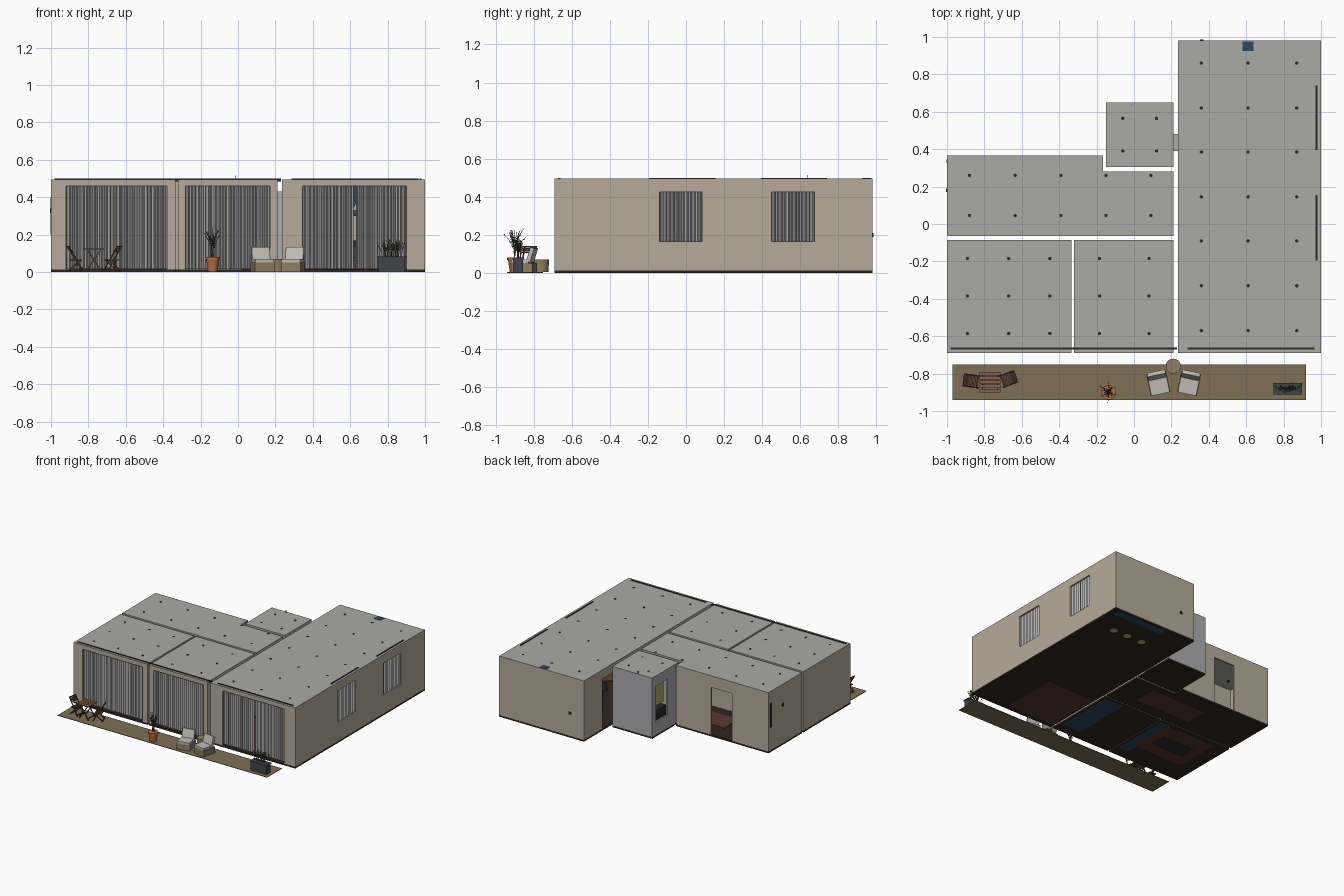
import bpy, bmesh, math, random
from mathutils import Vector, Matrix

if "Cube" in bpy.data.objects:
    bpy.data.objects.remove(bpy.data.objects["Cube"])

random.seed(4)
MATS = {}
COLORS = dict(wall=(.47, .41, .33), grey=(.42, .42, .44), roof=(.40, .40, .38), floor=(.03, .018, .014),
              dark=(.02, .02, .022), navy=(.03, .065, .12), rug=(.10, .04, .03), deck=(.21, .16, .09),
              cloth=(.44, .43, .43), wood=(.10, .05, .03), plank=(.25, .12, .07), clay=(.48, .15, .05),
              slate=(.05, .06, .07), cream=(.52, .50, .46), wicker=(.27, .21, .12), leaf=(.07, .075, .05),
              gold=(.5, .4, .16))


def mat(key):
    if key not in MATS:
        m = bpy.data.materials.new(key)
        m.diffuse_color = (*COLORS[key], 1)
        m.use_nodes = True
        m.node_tree.nodes["Principled BSDF"].inputs["Base Color"].default_value = m.diffuse_color
        MATS[key] = m
    return MATS[key]


def finish(name, bm, color, M=None):
    me = bpy.data.meshes.new(name)
    bm.to_mesh(me)
    bm.free()
    ob = bpy.data.objects.new(name, me)
    bpy.context.collection.objects.link(ob)
    me.materials.append(mat(color))
    if M is not None:
        ob.matrix_world = M
    return ob


def boxes(name, items, color, M=None):
    bm = bmesh.new()
    for x0, x1, y0, y1, z0, z1 in items:
        T = Matrix.Translation(((x0 + x1) / 2, (y0 + y1) / 2, (z0 + z1) / 2))
        bmesh.ops.create_cube(bm, size=1, matrix=T @ Matrix.Diagonal((x1 - x0, y1 - y0, z1 - z0, 1)))
    return finish(name, bm, color, M)


def bars(name, segs, w, color, M=None):
    bm = bmesh.new()
    for p, q in segs:
        p, q = Vector(p), Vector(q)
        R = (q - p).to_track_quat('Z', 'Y').to_matrix().to_4x4()
        bmesh.ops.create_cube(bm, size=1, matrix=Matrix.Translation((p + q) / 2) @ R
                              @ Matrix.Diagonal((w, w, (q - p).length, 1)))
    return finish(name, bm, color, M)


def cylinders(name, spots, r0, r1, z0, z1, color, n=16):
    bm = bmesh.new()
    for x, y in spots:
        bmesh.ops.create_cone(bm, cap_ends=True, segments=n, radius1=r0, radius2=r1, depth=z1 - z0,
                              matrix=Matrix.Translation((x, y, (z0 + z1) / 2)))
    ob = finish(name, bm, color)
    for f in ob.data.polygons:
        f.use_smooth = len(f.vertices) == 4 and n > 8
    return ob


def slab(name, pts, z0, z1, color):
    bm = bmesh.new()
    f = bm.faces.new([bm.verts.new((x, y, z0)) for x, y in pts])
    up = bmesh.ops.extrude_face_region(bm, geom=[f])['geom']
    bmesh.ops.translate(bm, vec=(0, 0, z1 - z0), verts=[v for v in up if isinstance(v, bmesh.types.BMVert)])
    bmesh.ops.recalc_face_normals(bm, faces=bm.faces)
    finish(name, bm, color)


WB, WT, TH = .014, .488, .012


def room(name, pts, color, openings):
    """Floor, roof and walls; openings = {edge: [(start, end, z0, z1)]} along the world axis."""
    slab(name + "_floor", pts, 0, WB, "floor")
    slab(name + "_roof", pts, WT, .495, "roof")
    parts = []
    for i, (a, b) in enumerate(zip(pts, pts[1:] + pts[:1])):
        along_x = abs(a[1] - b[1]) < 1e-6
        k = 0 if along_x else 1
        lo, hi = sorted((a[k], b[k]))
        c = a[1 - k]
        inward = (1 if b[0] > a[0] else -1) if along_x else (-1 if b[1] > a[1] else 1)
        c0, c1 = sorted((c, c + inward * TH))

        def panel(u0, u1, z0, z1):
            if u1 - u0 > 1e-4 and z1 - z0 > 1e-4:
                parts.append((u0, u1, c0, c1, z0, z1) if along_x else (c0, c1, u0, u1, z0, z1))
        u = lo
        for s, e, z0, z1 in sorted(openings.get(i, [])):
            panel(u, s, WB, WT)
            panel(s, e, WB, z0)
            panel(s, e, z1, WT)
            u = e
        panel(u, hi, WB, WT)
    boxes(name + "_walls", parts, color)


def rect(x0, x1, y0, y1):
    return [(x0, y0), (x1, y0), (x1, y1), (x0, y1)]


# Rooms
room("living_room", rect(.235, 1, -.69, .98), "wall",
     {0: [(.345, .9, WB, .46)], 1: [(-.14, .085, .165, .425), (.45, .675, .165, .425)],
      3: [(.4, .74, WB, .42)]})
room("left_bedroom", rect(-1, -.335, -.69, -.085), "wall", {0: [(-.92, -.38, WB, .46)]})
room("middle_bedroom", rect(-.32, .21, -.69, -.085), "wall", {0: [(-.28, .17, WB, .46)]})
room("hall", [(-1, -.065), (.21, -.065), (.21, .28), (-.165, .28), (-.165, .365), (-1, .365)], "wall",
     {4: [(-.67, -.48, WB, .40)]})
room("bathroom", rect(-.15, .21, .305, .65), "grey", {3: [(.45, .6, .12, .41)]})
boxes("door_link", [(.21, .235, .39, .48, .01, .43)], "grey")

# Roof details: spotlights, curtain rails, vent pieces
spots = [(x, y) for x in (.36, .61, .87) for y in (.86, .62, .385, .145, -.09, -.33, -.57)]
spots += [(x, y) for x in (-.89, -.67, -.45, -.185, .08) for y in (-.185, -.385, -.585)]
spots += [(x, y) for x in (-.88, -.635, -.39, -.15, .09) for y in (.26, .045)]
spots += [(x, y) for x in (-.06, .12) for y in (.565, .39)]
cylinders("spotlights", spots, .009, .009, .48, .497, "dark", 12)
boxes("curtain_rails", [(-.98, .23, -.672, -.66, .484, .499), (.285, .965, -.672, -.66, .484, .499),
                        (.97, .982, .395, .74, .484, .499), (.97, .982, -.195, .155, .484, .499)], "dark")
boxes("kitchen_flue", [(.58, .64, .925, .975, .3, .498)], "navy")
bars("vent_pipe", [((-.015, .64, .4), (-.015, .64, .515))], .004, "dark")
boxes("wall_lamps", [(-1.004, -.99, .17, .19, .315, .34), (.352, .372, .97, .986, .19, .21),
                     (-1.002, -.99, .325, .345, .2, .4)], "dark")


# Curtains: pleated sheets
def curtain(name, along, lo, hi, c, z0, z1):
    bm = bmesh.new()
    n = int((hi - lo) / .009)
    prev = None
    for i in range(n + 1):
        u = lo + (hi - lo) * (i + random.uniform(-.25, .25) * (0 < i < n)) / n
        d = c + (.009 if i % 2 else -.009) * random.uniform(.4, 1)
        xy = (u, d) if along == 'x' else (d, u)
        pair = [bm.verts.new((*xy, z)) for z in (z0, z1)]
        if prev:
            bm.faces.new((prev[0], pair[0], pair[1], prev[1]))
        prev = pair
    finish(name, bm, "cloth")


for lo, hi in ((-.975, -.66), (-.655, -.35), (-.305, -.058), (-.052, .195), (.29, .618), (.63, .96)):
    curtain("front_curtain", 'x', lo, hi, -.664, .016, .486)
for lo, hi in ((-.19, .15), (.4, .735)):
    curtain("side_curtain", 'y', lo, hi, .974, .1, .486)

# Rugs and furniture footprints seen through the floor
boxes("rugs", [(.25, .68, -.65, -.18, -.0, .018), (-.88, -.42, -.5, -.12, -.0, .018),
               (-.5, .0, .03, .22, -.0, .018)], "rug")
for ob in bpy.data.objects:
    if ob.name == "rugs":
        ob.location.z = -.0006
boxes("bed_bases", [(.02, .195, -.6, -.1, -.0005, .1), (-.44, -.35, -.6, -.1, -.0005, .1)], "navy")
boxes("kitchen_units", [(.5, .96, .9, .965, -.0005, .17)], "navy")
boxes("kitchen_island", [(.42, .82, .47, .57, -.0005, .17), (-.8, -.5, -.4, -.25, -.0008, .06)], "dark")
cylinders("stools", [(.53, .72), (.67, .72), (.8, .72)], .03, .03, -.0005, .12, "gold")
cylinders("dining_table_foot", [(.62, .18)], .035, .01, -.0005, .13, "dark")
cylinders("dining_table_top", [(.62, .18)], .12, .12, .13, .14, "wood", 32)
cylinders("pendant", [(.64, .2)], .03, .005, .33, .38, "gold")
boxes("sofa", [(.3, .7, -.2, -.06, .014, .08), (.3, .7, -.09, -.06, .08, .14)], "slate")
boxes("mirror", [(-.135, -.12, .48, .58, .24, .4)], "gold")
boxes("washstand", [(-.135, -.07, .45, .6, .1, .2)], "dark")

# Terrace
boxes("deck", [(-.97, .92, -.94, -.75, 0, .004)], "deck")

# Folding table: planked top and crossed legs
TM = Matrix.Translation((-.77, -.845, 0))
boxes("folding_table_top", [(-.055, .055, -.055 + i * .0222, -.036 + i * .0222, .118, .125) for i in range(5)],
      "plank", TM)
bars("folding_table_legs", [((s * .04, y, .005), (-s * .035, y, .118)) for s in (1, -1) for y in (-.04, .04)]
     + [((s * .04, -.04, .02), (s * .04, .04, .02)) for s in (1, -1)], .006, "wood", TM)

# Folding chairs facing the table
for loc, ang in (((-.865, -.84, 0), -8), ((-.675, -.83, 0), 200)):
    M = Matrix.Translation(loc) @ Matrix.Rotation(math.radians(ang), 4, 'Z')
    seg = []
    for y in (-.032, .032):
        seg += [((-.045, y, .14), (.035, y, .005)), ((-.04, y, .005), (.025, y, .065))]
    seg += [((.03, -.032, .015), (.03, .032, .015)), ((-.035, -.032, .01), (-.035, .032, .01))]
    bars("folding_chair_frame", seg, .006, "wood", M)
    boxes("folding_chair_seat", [(-.03 + i * .015, -.018 + i * .015, -.034, .034, .062, .067) for i in range(4)],
          "wood", M)
    bars("folding_chair_back", [((-.045 + i * .006, -.034, .137 - i * .01), (-.045 + i * .006, .034, .137 - i * .01))
                                for i in range(4)], .007, "wood", M)

# Lounge chairs with cushions, turned toward each other
for x, ang in ((.13, 12), (.295, -12)):
    M = Matrix.Translation((x, -.85, 0)) @ Matrix.Rotation(math.radians(ang), 4, 'Z')
    boxes("lounge_base", [(-.054, .054, -.06, .055, .004, .052)], "wicker", M)
    boxes("lounge_seat_cushion", [(-.05, .05, -.06, .03, .052, .07)], "cream", M)
    back = boxes("lounge_back_cushion", [(-.05, .05, -.012, .012, 0, .08)], "cream",
                 M @ Matrix.Translation((0, .03, .056)) @ Matrix.Rotation(-.3, 4, 'X'))
    for ob in (back,):
        b = ob.modifiers.new("soft", 'BEVEL')
        b.width, b.segments = .005, 2
cylinders("barrel_table", [(.21, -.76)], .038, .04, .004, .07, "wicker", 20)

# Planters
cylinders("clay_pot", [(-.135, -.9)], .026, .035, .004, .072, "clay", 20)
cylinders("clay_pot_rim", [(-.135, -.9)], .039, .039, .068, .08, "clay", 20)
boxes("trough_planter", [(.75, .893, -.908, -.855, .004, .08)], "slate")
boxes("trough_rim", [(.745, .898, -.912, -.851, .074, .082)], "slate")


# Plants: bent stems with small leaves
def plant(name, xs, y, z, height, spread, count, leaves):
    segs, bm = [], bmesh.new()
    for _ in range(count):
        x = random.uniform(*xs)
        a = random.uniform(0, math.tau)
        r, h = spread * random.uniform(.25, 1), height * random.uniform(.6, 1)
        base = Vector((x, y, z))
        d = Vector((math.cos(a), math.sin(a), 0)) * r
        pts = [base + d * t * t + Vector((0, 0, h * t * (1.25 - .25 * t))) for t in (0, .35, .7, 1)]
        segs += list(zip(pts, pts[1:]))
        for _ in range(leaves):
            t = random.uniform(.45, 1)
            p = base + d * t * t + Vector((0, 0, h * t * (1.25 - .25 * t)))
            q = [p + Vector([random.uniform(-.009, .009) for _ in range(3)]) for _ in range(2)]
            bm.faces.new([bm.verts.new(v) for v in (p, *q)])
    bars(name + "_stems", segs, .0018, "leaf")
    finish(name + "_leaves", bm, "leaf")


plant("pot_plant", (-.145, -.125), -.9, .075, .165, .06, 22, 7)
plant("trough_plant", (.765, .88), -.88, .078, .1, .03, 40, 6)
